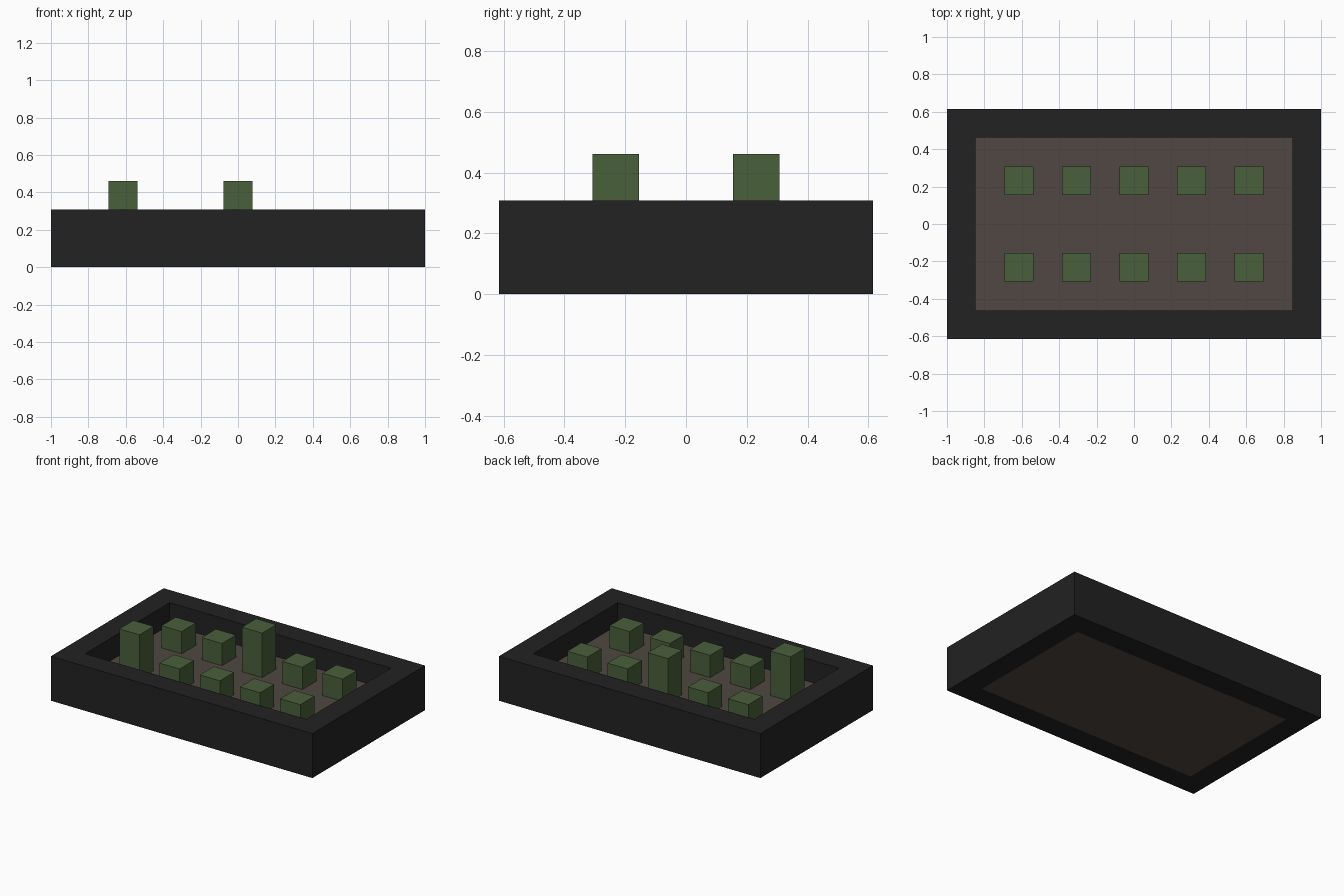
import bpy
import bmesh

cube = bpy.data.objects.get("Cube")
if cube:
    bpy.data.objects.remove(cube, do_unlink=True)

U = 2 / 26  # one grid unit; the bed is 26 units long


def material(name, color):
    m = bpy.data.materials.new(name)
    m.use_nodes = True
    m.diffuse_color = (*color, 1)
    bsdf = next(n for n in m.node_tree.nodes if n.type == "BSDF_PRINCIPLED")
    bsdf.inputs["Base Color"].default_value = (*color, 1)
    return m


def add_object(name, bm, mat):
    bmesh.ops.recalc_face_normals(bm, faces=bm.faces)
    mesh = bpy.data.meshes.new(name)
    bm.to_mesh(mesh)
    bm.free()
    mesh.materials.append(mat)
    obj = bpy.data.objects.new(name, mesh)
    bpy.context.collection.objects.link(obj)
    return obj


def box(name, x, y, z0, z1, width, depth, mat):
    """Box between two heights, sized in grid units."""
    bm = bmesh.new()
    bmesh.ops.create_cube(bm, size=1)
    for v in bm.verts:
        v.co = ((x + v.co.x * width) * U, (y + v.co.y * depth) * U,
                (z1 if v.co.z > 0 else z0) * U)
    return add_object(name, bm, mat)


black = material("planter black", (0.016, 0.016, 0.016))
brown = material("soil brown", (0.079, 0.064, 0.054))
green = material("plant green", (0.068, 0.115, 0.044))

# Planter frame: a flat rectangular ring, extruded upwards
bm = bmesh.new()
signs = ((-1, -1), (1, -1), (1, 1), (-1, 1))
outer = [bm.verts.new((sx * 13 * U, sy * 8 * U, 0)) for sx, sy in signs]
inner = [bm.verts.new((sx * 11 * U, sy * 6 * U, 0)) for sx, sy in signs]
for i in range(4):
    j = (i + 1) % 4
    bm.faces.new((outer[i], outer[j], inner[j], inner[i]))
ring = bmesh.ops.extrude_face_region(bm, geom=bm.faces[:], use_keep_orig=True)
top = [g for g in ring["geom"] if isinstance(g, bmesh.types.BMVert)]
bmesh.ops.translate(bm, verts=top, vec=(0, 0, 4 * U))
add_object("planter_frame", bm, black)

# Soil slab filling the lower half of the frame
box("soil", 0, 0, 0, 2, 22, 12, brown)

# Two rows of plants, one tall plant in each row
for row, y, tall_column in (("front", -3, 0), ("back", 3, 2)):
    for column in range(5):
        height = 6 if column == tall_column else 4
        box(f"{row}_plant_{column + 1}", (column - 2) * 4, y, 2, height, 2, 2, green)
